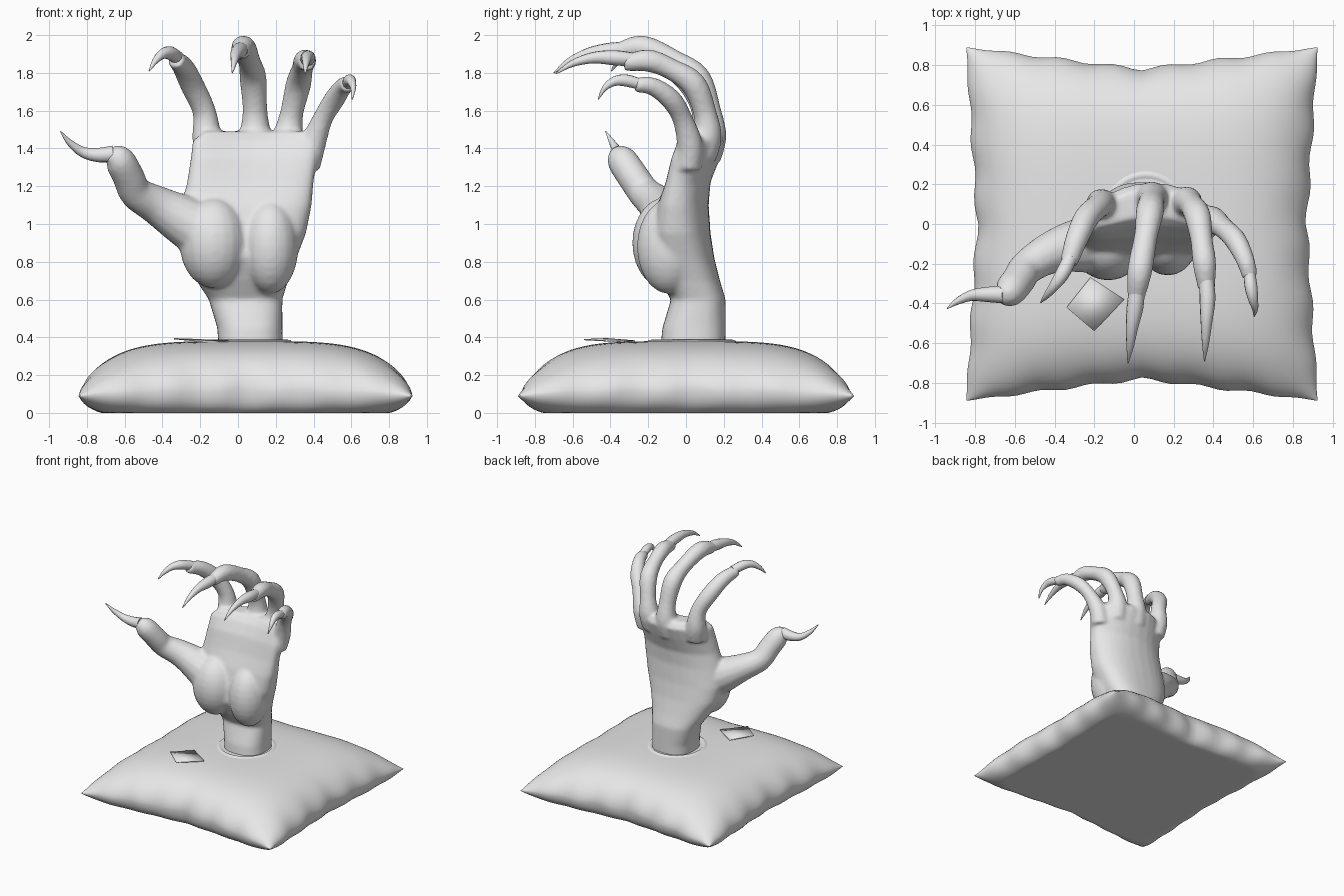
import bpy, bmesh, math
from mathutils import Vector

cube = bpy.data.objects.get("Cube")
if cube:
    bpy.data.objects.remove(cube, do_unlink=True)

grey = bpy.data.materials.new("plain_grey")
grey.use_nodes = True
grey.diffuse_color = (0.8, 0.8, 0.8, 1)
grey.node_tree.nodes["Principled BSDF"].inputs["Base Color"].default_value = (0.8, 0.8, 0.8, 1)


def make_object(name, bm, sharp=50):
    bmesh.ops.recalc_face_normals(bm, faces=bm.faces)
    mesh = bpy.data.meshes.new(name)
    bm.to_mesh(mesh)
    bm.free()
    mesh.materials.append(grey)
    obj = bpy.data.objects.new(name, mesh)
    bpy.context.collection.objects.link(obj)
    bpy.ops.object.select_all(action='DESELECT')
    obj.select_set(True)
    bpy.context.view_layer.objects.active = obj
    bpy.ops.object.shade_smooth_by_angle(angle=math.radians(sharp))
    return obj


def loft(bm, rings):
    """Skin a list of equal-sized rings and cap both ends."""
    loops = [[bm.verts.new(p) for p in ring] for ring in rings]
    n = len(loops[0])
    for a, b in zip(loops, loops[1:]):
        for i in range(n):
            j = (i + 1) % n
            bm.faces.new((a[i], a[j], b[j], b[i]))
    bm.faces.new(loops[0])
    bm.faces.new(loops[-1])


def spline(points, steps=4):
    """Catmull-Rom samples of (x, y, z, radius) points."""
    pts = [Vector(p) for p in points]
    pts = [pts[0] * 2 - pts[1]] + pts + [pts[-1] * 2 - pts[-2]]
    out = []
    for a, b, c, d in zip(pts, pts[1:], pts[2:], pts[3:]):
        for s in range(steps):
            t = s / steps
            out.append((b * 2 + (c - a) * t + (a * 2 - b * 5 + c * 4 - d) * t ** 2
                        + (b * 3 - a - c * 3 + d) * t ** 3) / 2)
    return out + [pts[-2]]


def tube(bm, points, sides=14):
    path = spline(points)
    centres = [p.to_3d() for p in path]
    side = Vector((1, 0.2, 0.1))
    rings = []
    for i, c in enumerate(centres):
        tangent = (centres[min(i + 1, len(path) - 1)] - centres[max(i - 1, 0)]).normalized()
        side = (side - tangent * side.dot(tangent)).normalized()
        up = tangent.cross(side)
        radius = max(path[i].w, 0.003)
        angles = [math.tau * k / sides for k in range(sides)]
        rings.append([c + (side * math.cos(a) + up * math.sin(a)) * radius for a in angles])
    loft(bm, rings)


# Pillow: two puffed sheets that meet at a pinched, wrinkled seam
def pillow_point(u, v, top):
    au, av = abs(u), abs(v)
    edge = max(au, av) ** 8
    x = 0.04 + u * (0.885 - 0.055 * (1 - av) * au ** 3)
    y = v * (0.89 - 0.11 * (1 - au) * av ** 3)
    x += 0.008 * math.sin(19 * v + 4 * u) * au ** 8 * (1 - av ** 4)
    y += 0.008 * math.sin(21 * u + 5 * v) * av ** 8 * (1 - au ** 4)
    seam = 0.09 + 0.035 * (1 - min(au, av) ** 2) * edge
    seam += 0.008 * math.sin(15 * (u - v)) * edge * (1 - min(au, av))
    if top:
        puff = max(0, (1 - au ** 4) * (1 - av ** 4)) ** 0.6
        return x, y, seam + (0.38 - seam) * puff
    flat = min(1, 1.25 * math.sqrt(max(0, (1 - au ** 8) * (1 - av ** 8))))
    return x, y, seam * (1 - flat)


bm = bmesh.new()
N = 56
params = [math.sin((2 * i / N - 1) * math.pi / 2) for i in range(N + 1)]
for top in (True, False):
    grid = [[bm.verts.new(pillow_point(u, v, top)) for u in params] for v in params]
    for r0, r1 in zip(grid, grid[1:]):
        for i in range(N):
            bm.faces.new((r0[i], r0[i + 1], r1[i + 1], r1[i]))
bmesh.ops.remove_doubles(bm, verts=bm.verts, dist=0.0005)
make_object("pillow", bm)

# Fabric rim around the wrist
bm = bmesh.new()
rim = []
for radius, z in ((0.17, 0.37), (0.19, 0.388), (0.205, 0.386), (0.225, 0.37)):
    rim.append([(0.06 + radius * 1.05 * math.cos(a), 0.03 + radius * 1.1 * math.sin(a), z)
                for a in (math.tau * k / 40 for k in range(40))])
loft(bm, rim)
make_object("fabric_rim", bm)

# Loose torn flap lying on the pillow
bm = bmesh.new()
bm.faces.new([bm.verts.new(p) for p in
              ((-0.34, -0.42, 0.39), (-0.2, -0.54, 0.385), (-0.05, -0.38, 0.376), (-0.22, -0.27, 0.378))])
flap = make_object("fabric_flap", bm)
flap.modifiers.new("thickness", 'SOLIDIFY').thickness = 0.006

# Wrist and palm sections: z, left x, right x, front y, back y, knuckle bend
sections = [
    (0.3, -0.1, 0.24, -0.14, 0.21, 0), (0.45, -0.11, 0.235, -0.125, 0.21, 0),
    (0.6, -0.155, 0.235, -0.08, 0.21, 0), (0.7, -0.22, 0.265, -0.14, 0.18, 0),
    (0.82, -0.29, 0.31, -0.2, 0.15, 0), (0.95, -0.32, 0.36, -0.19, 0.13, 0.02),
    (1.1, -0.3, 0.39, -0.15, 0.12, 0.04), (1.22, -0.27, 0.4, -0.1, 0.13, 0.06),
    (1.35, -0.25, 0.42, -0.06, 0.18, 0.08), (1.44, -0.24, 0.42, -0.01, 0.21, 0.1),
    (1.49, -0.18, 0.36, 0.04, 0.18, 0.1)]
bm = bmesh.new()
rings = []
for z, x0, x1, y0, y1, bend in sections:
    ring = []
    for k in range(32):
        a = math.tau * k / 32
        c, s = math.cos(a), math.sin(a)
        c, s = (math.copysign(abs(q) ** 0.8, q) for q in (c, s))
        ring.append(((x0 + x1) / 2 + c * (x1 - x0) / 2,
                     (y0 + y1) / 2 + s * (y1 - y0) / 2 - bend * c * c, z))
    rings.append(ring)
loft(bm, rings)

# Fleshy pads at the heel of the palm
for centre, size in (((-0.13, -0.11, 0.9), (0.18, 0.175, 0.24)),
                     ((0.17, -0.09, 0.88), (0.15, 0.17, 0.25))):
    pad = bmesh.ops.create_uvsphere(bm, u_segments=20, v_segments=14, radius=1)["verts"]
    bmesh.ops.scale(bm, vec=size, verts=pad)
    bmesh.ops.translate(bm, vec=centre, verts=pad)

# Fingers and claws as (x, y, z, radius) paths
fingers = {
    "thumb": [(-0.12, -0.1, 0.92, 0.16), (-0.29, -0.11, 1.02, 0.135), (-0.43, -0.15, 1.1, 0.105),
              (-0.54, -0.22, 1.165, 0.088), (-0.58, -0.28, 1.25, 0.085),
              (-0.63, -0.34, 1.34, 0.08), (-0.68, -0.36, 1.375, 0.045)],
    "index": [(-0.15, 0.07, 1.36, 0.085), (-0.165, 0.1, 1.47, 0.078), (-0.18, 0.09, 1.6, 0.062),
              (-0.24, 0.03, 1.73, 0.064), (-0.29, -0.08, 1.83, 0.058), (-0.33, -0.2, 1.87, 0.045)],
    "middle": [(0.08, 0.1, 1.36, 0.09), (0.09, 0.13, 1.47, 0.085), (0.09, 0.12, 1.6, 0.066),
               (0.08, 0.06, 1.77, 0.072), (0.06, -0.06, 1.86, 0.06),
               (0.03, -0.23, 1.935, 0.064), (0.01, -0.37, 1.91, 0.045)],
    "ring": [(0.25, 0.08, 1.36, 0.085), (0.265, 0.11, 1.47, 0.08), (0.285, 0.1, 1.59, 0.062),
             (0.32, 0.04, 1.74, 0.068), (0.34, -0.08, 1.82, 0.057),
             (0.355, -0.2, 1.865, 0.06), (0.365, -0.33, 1.85, 0.043)],
    "little": [(0.36, 0.01, 1.3, 0.075), (0.395, 0.02, 1.42, 0.07), (0.45, -0.02, 1.56, 0.054),
               (0.51, -0.08, 1.66, 0.056), (0.56, -0.18, 1.73, 0.048), (0.585, -0.27, 1.735, 0.04)]}
claws = {
    "thumb": [(-0.66, -0.355, 1.37, 0.045), (-0.74, -0.355, 1.365, 0.038),
              (-0.82, -0.36, 1.38, 0.028), (-0.89, -0.39, 1.43, 0.017), (-0.94, -0.425, 1.49, 0.003)],
    "index": [(-0.32, -0.17, 1.88, 0.036), (-0.36, -0.25, 1.905, 0.036),
              (-0.4, -0.31, 1.9, 0.027), (-0.44, -0.36, 1.86, 0.016), (-0.47, -0.395, 1.81, 0.003)],
    "middle": [(0.015, -0.33, 1.925, 0.04), (0.005, -0.42, 1.915, 0.042),
               (-0.01, -0.52, 1.9, 0.031), (-0.02, -0.62, 1.86, 0.018), (-0.03, -0.7, 1.8, 0.003)],
    "ring": [(0.365, -0.28, 1.87, 0.037), (0.37, -0.38, 1.88, 0.04),
             (0.365, -0.49, 1.88, 0.03), (0.36, -0.6, 1.85, 0.018), (0.355, -0.69, 1.795, 0.003)],
    "little": [(0.58, -0.24, 1.74, 0.03), (0.59, -0.32, 1.76, 0.032),
               (0.6, -0.38, 1.755, 0.025), (0.61, -0.43, 1.72, 0.015), (0.605, -0.465, 1.66, 0.003)]}
for path in fingers.values():
    tube(bm, path)

# Fuse palm, pads and fingers into one skin
hand = make_object("hand", bm)
remesh = hand.modifiers.new("fuse", 'REMESH')
remesh.mode = 'VOXEL'
remesh.voxel_size = 0.014
remesh.use_smooth_shade = True
soften = hand.modifiers.new("soften", 'SMOOTH')
soften.factor = 0.5
soften.iterations = 5

for finger, path in claws.items():
    bm = bmesh.new()
    tube(bm, path, 12)
    make_object(finger + "_claw", bm)
